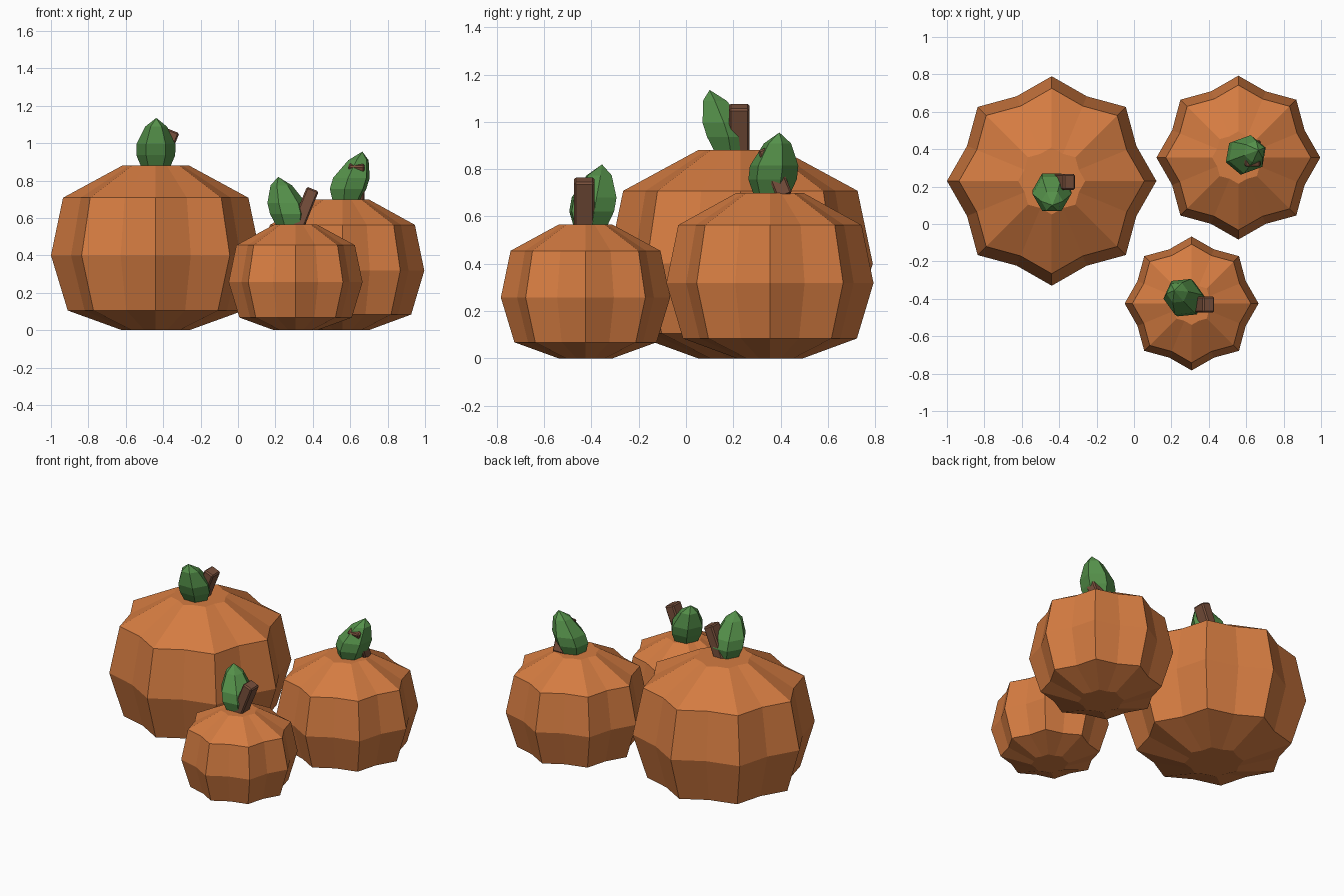
import bpy, bmesh, math
from mathutils import Vector

cube = bpy.data.objects.get("Cube")
if cube:
    bpy.data.objects.remove(cube, do_unlink=True)


def material(name, rgb):
    mat = bpy.data.materials.new(name)
    mat.use_nodes = True
    colour = (*rgb, 1)
    mat.diffuse_color = colour
    mat.node_tree.nodes["Principled BSDF"].inputs["Base Color"].default_value = colour
    return mat


ORANGE = material("pumpkin orange", (0.66, 0.2, 0.053))
GREEN = material("leaf green", (0.09, 0.28, 0.068))
BROWN = material("stem brown", (0.19, 0.08, 0.045))


def finish(bm, name, mat):
    bmesh.ops.recalc_face_normals(bm, faces=bm.faces)
    mesh = bpy.data.meshes.new(name)
    bm.to_mesh(mesh)
    bm.free()
    mesh.materials.append(mat)
    obj = bpy.data.objects.new(name, mesh)
    bpy.context.collection.objects.link(obj)
    return obj


def loft(bm, rings):
    """Skin neighbouring rings of equal length with quads."""
    for low, high in zip(rings, rings[1:]):
        for i in range(len(low)):
            j = (i + 1) % len(low)
            bm.faces.new((low[i], low[j], high[j], high[i]))


def pumpkin(name, centre, radius, height):
    """Eight ridges and eight valleys, with flat top and base."""
    profile = [(0.32, 0), (0.84, 0.12), (1, 0.455), (0.885, 0.805), (0.32, 1)]
    bm = bmesh.new()
    rings = []
    for r, z in profile:
        ring = []
        for i in range(16):
            a = math.tau * i / 16
            d = radius * r * (0.875 if i % 2 else 1)
            ring.append(bm.verts.new((centre[0] + d * math.cos(a),
                                      centre[1] + d * math.sin(a), z * height)))
        rings.append(ring)
    loft(bm, rings)
    bm.faces.new(rings[0])
    bm.faces.new(rings[-1])
    finish(bm, name, ORANGE)


def leaf(name, base, tip, turn):
    """Faceted bud that leans from its base towards a pointed tip."""
    base, tip = Vector(base), Vector(tip)
    bm = bmesh.new()
    rings = []
    for t, r in [(-0.05, 0.075), (0.22, 0.104), (0.45, 0.104), (0.82, 0.058)]:
        c = base.lerp(tip, max(t, 0) ** 1.4)
        z = base.z + t * (tip.z - base.z)
        rings.append([bm.verts.new((c.x + r * math.cos(turn + math.tau * i / 6),
                                    c.y + r * math.sin(turn + math.tau * i / 6), z))
                      for i in range(6)])
    loft(bm, rings)
    bm.faces.new(rings[0])
    point = bm.verts.new(tip)
    for i in range(6):
        bm.faces.new((rings[-1][i], rings[-1][(i + 1) % 6], point))
    finish(bm, name, GREEN)


def stem(name, top, turn):
    """Square-cut stalk, tilted and turned, with trimmed edges."""
    bm = bmesh.new()
    bmesh.ops.create_cube(bm, size=1)
    for v in bm.verts:
        v.co = (v.co.x * 0.068, v.co.y * 0.086, (v.co.z - 0.5) * 0.22)
    bmesh.ops.bevel(bm, geom=bm.edges[:], offset=0.008, segments=1, affect='EDGES')
    obj = finish(bm, name, BROWN)
    obj.location = top
    obj.rotation_euler = (0, math.radians(22), turn)


# Large pumpkin
pumpkin("large_pumpkin", (-0.44, 0.23), 0.56, 0.88)
leaf("large_leaf", (-0.44, 0.19, 0.88), (-0.437, 0.1, 1.135), 0)
stem("large_stem", (-0.345, 0.225, 1.066), 0)

# Medium pumpkin
pumpkin("medium_pumpkin", (0.558, 0.355), 0.438, 0.7)
leaf("medium_leaf", (0.578, 0.362, 0.7), (0.665, 0.395, 0.955), 0.35)
stem("medium_stem", (0.634, 0.335, 0.89), -math.pi / 2)

# Small pumpkin
pumpkin("small_pumpkin", (0.308, -0.425), 0.358, 0.565)
leaf("small_leaf", (0.283, -0.405, 0.565), (0.215, -0.355, 0.82), 0.1)
stem("small_stem", (0.4, -0.43, 0.755), 0)
